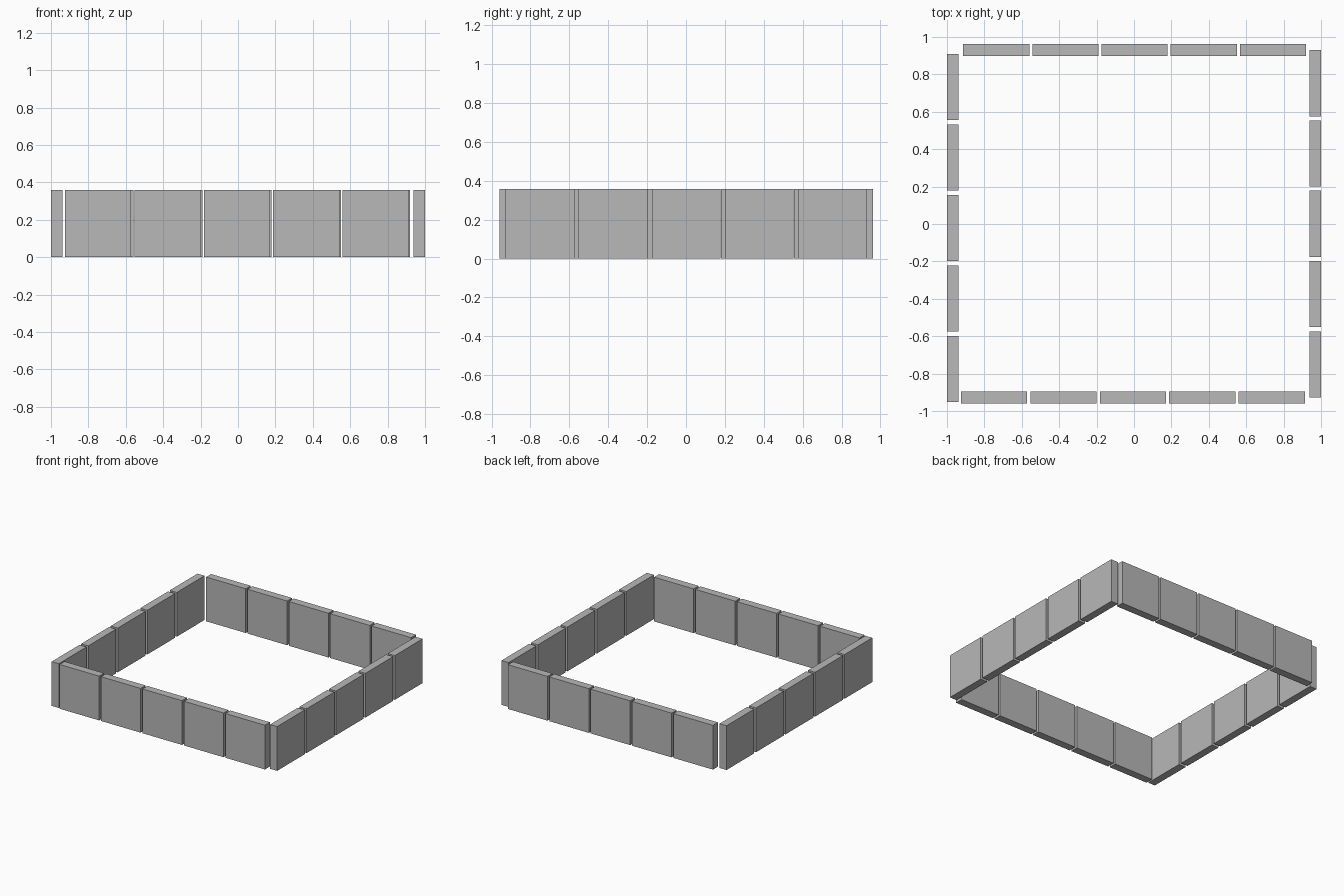
import bpy

default_cube = bpy.data.objects.get("Cube")
if default_cube:
    bpy.data.objects.remove(default_cube, do_unlink=True)

# One plain grey for every block
grey = bpy.data.materials.new("stone_grey")
grey.use_nodes = True
colour = (0.48, 0.48, 0.48, 1.0)
grey.diffuse_color = colour
grey.node_tree.nodes["Principled BSDF"].inputs["Base Color"].default_value = colour

LENGTH, THICK, HEIGHT = 0.354, 0.063, 0.358
BLOCKS = 5


def block(name, x, y, along_x):
    bpy.ops.mesh.primitive_cube_add(size=1, location=(x, y, HEIGHT / 2))
    ob = bpy.context.object
    ob.name = name
    ob.scale = (LENGTH, THICK, HEIGHT) if along_x else (THICK, LENGTH, HEIGHT)
    bpy.ops.object.transform_apply(location=False, rotation=False, scale=True)
    ob.data.materials.append(grey)


def wall(name, along_x, fixed, middle, step):
    """Row of evenly spaced blocks centred on middle."""
    for i in range(BLOCKS):
        run = middle + (i - (BLOCKS - 1) / 2) * step
        x, y = (run, fixed) if along_x else (fixed, run)
        block(f"{name}_block_{i + 1}", x, y, along_x)


# Four walls, each shifted slightly along its run
wall("front_wall", True, -0.928, -0.006, 0.371)
wall("back_wall", True, 0.930, 0.003, 0.370)
wall("right_wall", False, -0.9685, -0.021, 0.377)
wall("left_wall", False, 0.9685, 0.001, 0.376)
